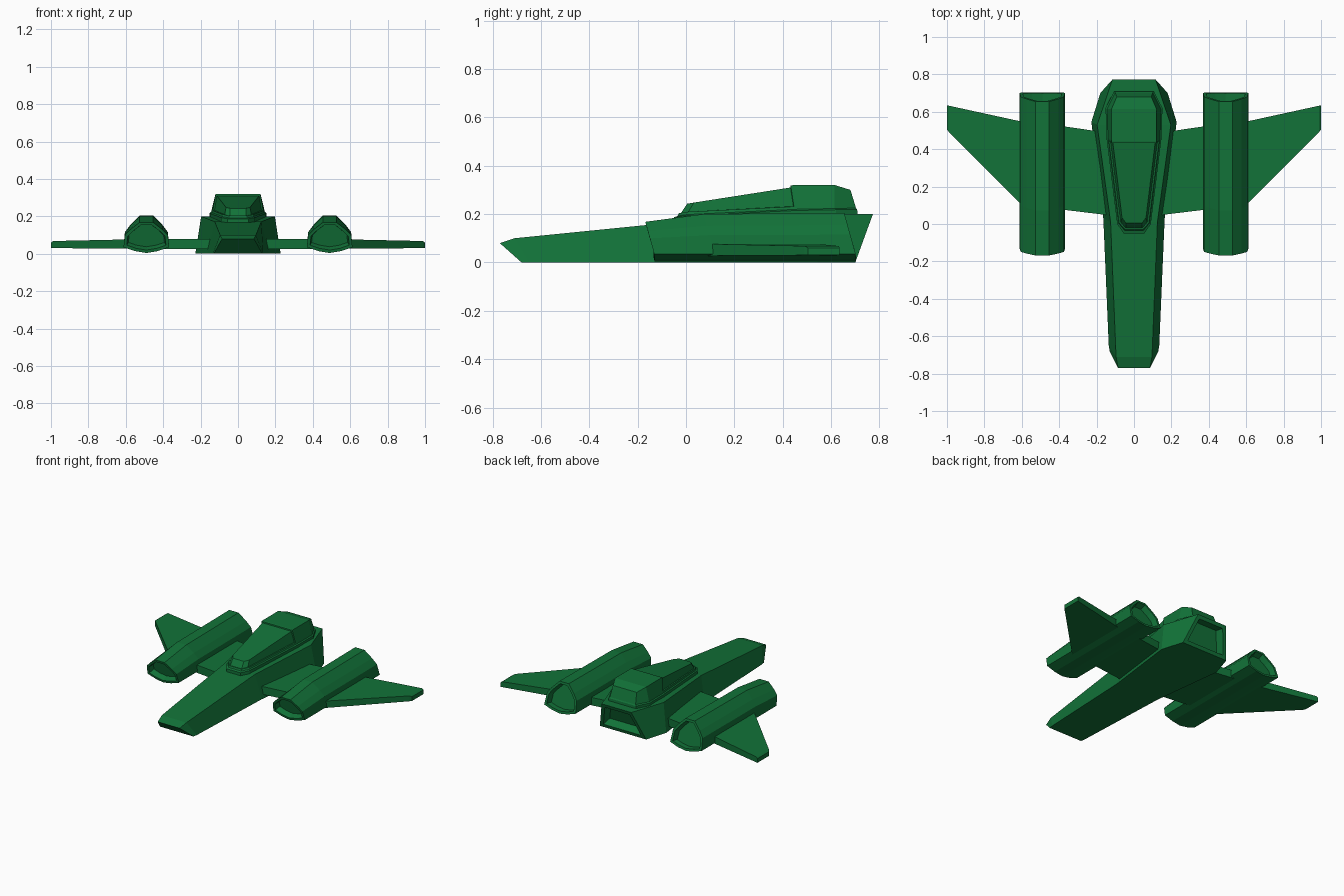
import bpy, bmesh

if "Cube" in bpy.data.objects:
    bpy.data.objects.remove(bpy.data.objects["Cube"])

mat = bpy.data.materials.new("green")
mat.diffuse_color = (0.006, 0.17, 0.04, 1)
mat.use_nodes = True
mat.node_tree.nodes["Principled BSDF"].inputs["Base Color"].default_value = mat.diffuse_color


def recess(bm, faces, rim, taper, depth):
    """Leave a flat rim round the faces, then sink the middle."""
    bmesh.ops.inset_region(bm, faces=faces, thickness=rim, use_even_offset=True)
    bmesh.ops.inset_region(bm, faces=faces, thickness=taper, depth=-depth,
                           use_even_offset=True)


def loft(loops):
    """Skin a list of equal closed loops and cap both ends."""
    bm = bmesh.new()
    rings = [[bm.verts.new(p) for p in loop] for loop in loops]
    n = len(rings[0])
    sides = [[bm.faces.new((a[i], a[(i + 1) % n], b[(i + 1) % n], b[i]))
              for i in range(n)] for a, b in zip(rings, rings[1:])]
    caps = [bm.faces.new(rings[0][::-1]), bm.faces.new(rings[-1])]
    bmesh.ops.recalc_face_normals(bm, faces=bm.faces)
    return bm, rings, sides, caps


def finish(bm, name, mirror=False):
    bmesh.ops.recalc_face_normals(bm, faces=bm.faces)
    me = bpy.data.meshes.new(name)
    bm.to_mesh(me)
    bm.free()
    me.materials.append(mat)
    ob = bpy.data.objects.new(name, me)
    bpy.context.collection.objects.link(ob)
    if mirror:
        ob.modifiers.new("Mirror", 'MIRROR')
    return ob


# Fuselage: bottom (half width, y), top (half width, y, z) per station
stations = [((.13, -.68), (.085, -.77, .08)),
            ((.135, -.65), (.096, -.71, .10)),
            ((.164, .03), (.125, .01, .172)),
            ((.228, .545), (.197, .53, .20)),
            ((.18, .70), (.115, .773, .20))]
bm, rings, sides, caps = loft(
    [[(-b[0], b[1], 0), (b[0], b[1], 0), t, (-t[0], t[1], t[2])]
     for b, t in stations])
recess(bm, [caps[1]], .025, .015, .05)
finish(bm, "fuselage")


# Canopy: right half outlines, front to back, mirrored into closed loops
def symmetric(half):
    return [(x, y, z) for x, y, z in half] + [(-x, y, z) for x, y, z in half[::-1]]


base = [(.055, -.05, .14), (.09, 0, .14), (.147, .46, .17), (.152, .62, .18), (.107, .71, .18)]
rim = [(.055, -.05, .187), (.09, 0, .193), (.147, .46, .215), (.152, .62, .218), (.107, .708, .218)]
lip = [(.05, -.035, .192), (.083, .005, .198), (.139, .46, .22), (.144, .615, .223), (.1, .703, .225)]
roof = [(.045, .0, .25), (.07, .03, .255), (.12, .445, .32), (.12, .615, .32), (.092, .68, .30)]
bm, rings, sides, caps = loft([symmetric(h) for h in (base, rim, lip, roof)])
r = rings[3]
bm.faces.remove(caps[1])
roof_glass = bm.faces.new((r[0], r[1], r[2], r[7], r[8], r[9]))
bm.faces.new((r[2], r[3], r[6], r[7]))
bm.faces.new((r[3], r[4], r[5], r[6]))
bmesh.ops.recalc_face_normals(bm, faces=bm.faces)
# Sunken glazing over the front, sides and forward roof
glass = [sides[2][i] for i in (0, 1, 7, 8, 9)] + [roof_glass]
recess(bm, glass, .012, .003, .008)
finish(bm, "canopy")

# Engine pods: sheared ends, rising slightly towards the back
half = [(.0, .004), (.06, .014), (.122, .035), (.115, .115), (.085, .155), (.036, .205)]
profile = half + [(-x, z) for x, z in half[:0:-1]]


def pod_ring(y, top):
    out = []
    for x, z in profile:
        z = z if z < .05 else .05 + (z - .05) * (top - .05) / .155
        out.append((.49 + x, y - .05 * max(z - .03, 0) / .18, z))
    return out


bm, rings, sides, caps = loft([pod_ring(-.13, .168), pod_ring(.12, .2), pod_ring(.703, .205)])
recess(bm, [caps[0]], .016, .008, .04)
recess(bm, [caps[1]], .016, .008, .04)
finish(bm, "engine_pod", mirror=True)

# Wings: x, leading y, trailing y, bottom z, top z
ribs = [(.12, .045, .485, .025, .08), (.45, .085, .533, .025, .08),
        (.52, .02, .53, .027, .078), (.988, .49, .632, .03, .068),
        (1.0, .505, .635, .03, .06)]
bm, rings, sides, caps = loft(
    [[(x, a, lo), (x, b, lo), (x, b, hi), (x, a, hi)] for x, a, b, lo, hi in ribs])
finish(bm, "wing", mirror=True)
